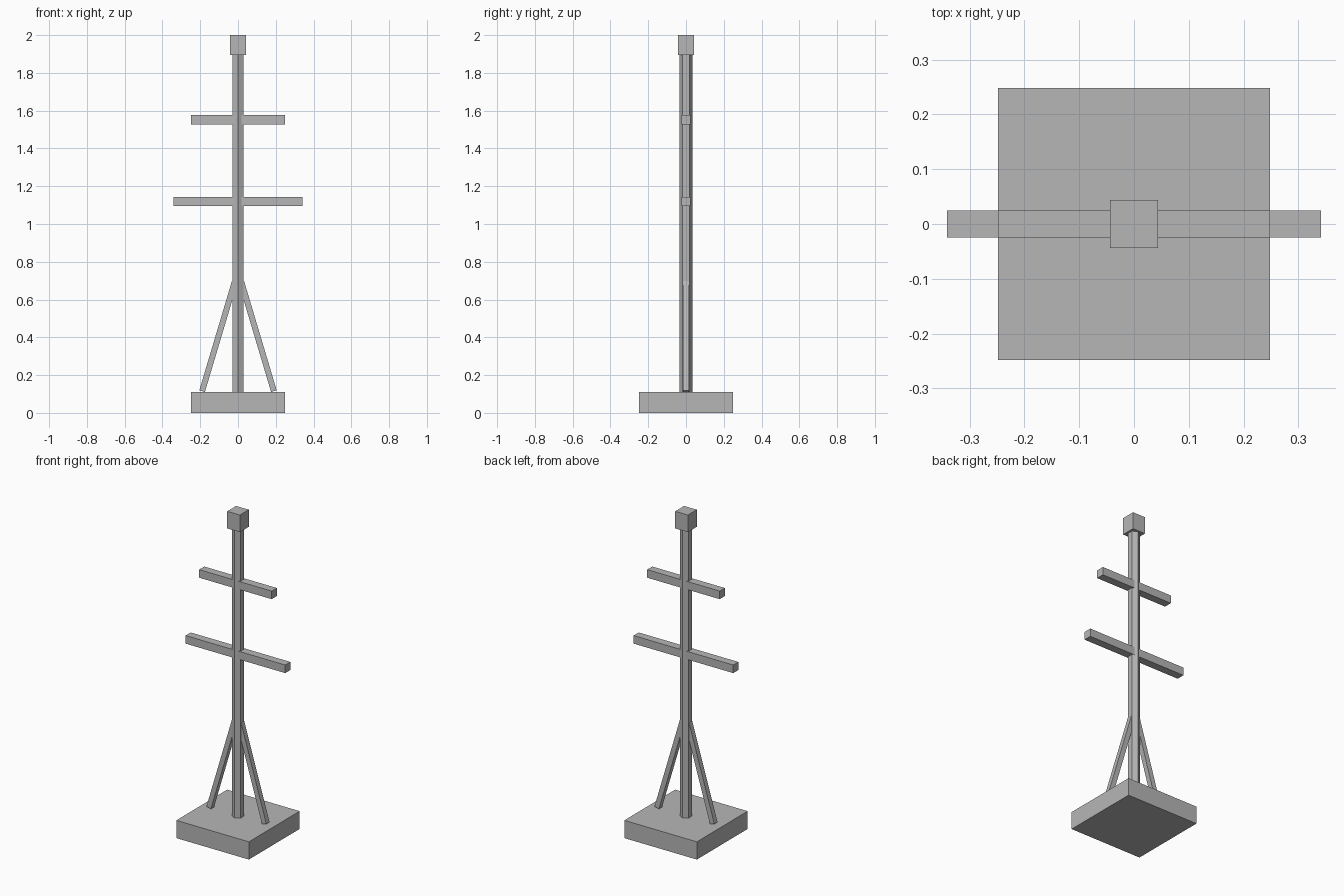
import bpy, bmesh, math
from mathutils import Matrix, Vector

if "Cube" in bpy.data.objects:
    bpy.data.objects.remove(bpy.data.objects["Cube"])

grey = bpy.data.materials.new("plain grey")
grey.diffuse_color = (0.47, 0.47, 0.47, 1)
grey.use_nodes = True
grey.node_tree.nodes["Principled BSDF"].inputs["Base Color"].default_value = grey.diffuse_color


def finish(name, bm):
    mesh = bpy.data.meshes.new(name)
    bmesh.ops.recalc_face_normals(bm, faces=bm.faces)
    bm.to_mesh(mesh)
    bm.free()
    mesh.materials.append(grey)
    obj = bpy.data.objects.new(name, mesh)
    bpy.context.collection.objects.link(obj)
    return obj


def box(name, size, center, tilt=0.0):
    """Box of the given size, tilted about the y axis."""
    bm = bmesh.new()
    matrix = (Matrix.Translation(center) @ Matrix.Rotation(tilt, 4, 'Y')
              @ Matrix.Diagonal((*size, 1)))
    bmesh.ops.create_cube(bm, size=1, matrix=matrix)
    return finish(name, bm)


def prism(name, radius, z0, z1, sides):
    """Upright prism with one corner pointing to the front."""
    bm = bmesh.new()
    ring = [bm.verts.new((radius * math.sin(math.tau * i / sides),
                          -radius * math.cos(math.tau * i / sides), z0))
            for i in range(sides)]
    face = bm.faces.new(ring)
    top = bmesh.ops.extrude_face_region(bm, geom=[face], use_keep_orig=True)
    verts = [g for g in top["geom"] if isinstance(g, bmesh.types.BMVert)]
    bmesh.ops.translate(bm, verts=verts, vec=(0, 0, z1 - z0))
    return finish(name, bm)


# Square footing and hexagonal pole with block cap
box("base", (0.497, 0.497, 0.11), (0, 0, 0.055))
prism("pole", 0.035, 0.11, 1.9, 6)
box("cap", (0.087, 0.087, 0.106), (0, 0, 1.947))

# Two horizontal crossbars
box("lower_crossbar", (0.682, 0.05, 0.05), (0, 0, 1.119))
box("upper_crossbar", (0.497, 0.05, 0.05), (0, 0, 1.552))

# Slanted braces on both sides of the pole
for side, label in ((-1, "left"), (1, "right")):
    foot = Vector((side * 0.19, 0, 0.115))
    head = Vector((side * 0.017, 0, 0.695))
    run = head - foot
    box(label + "_brace", (0.031, 0.031, run.length), (foot + head) / 2,
        math.atan2(run.x, run.z))
